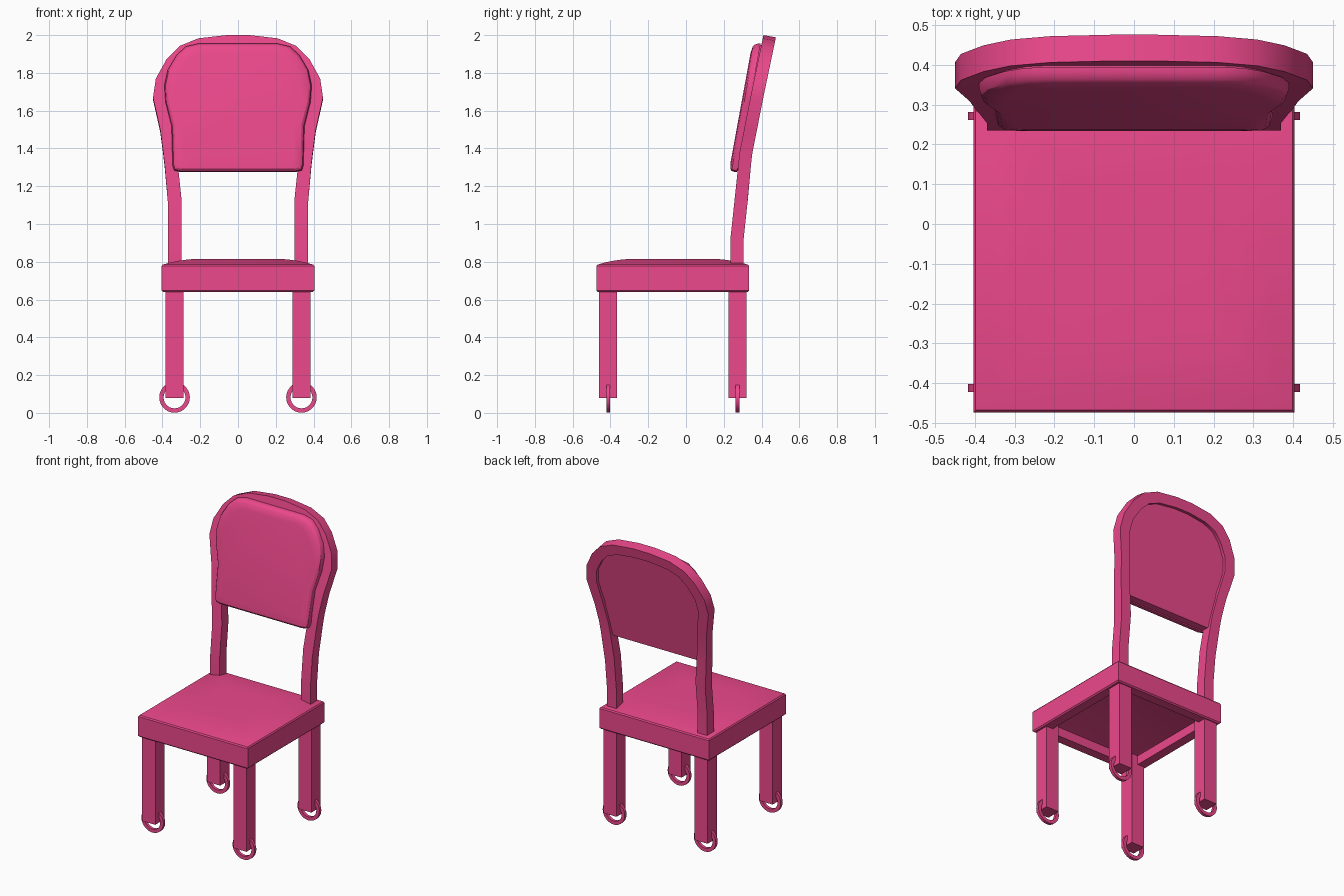
import bpy, bmesh, math

if "Cube" in bpy.data.objects:
    bpy.data.objects.remove(bpy.data.objects["Cube"])

mat = bpy.data.materials.new("pink")
mat.diffuse_color = (0.84, 0.065, 0.26, 1)
mat.use_nodes = True
mat.node_tree.nodes["Principled BSDF"].inputs["Base Color"].default_value = mat.diffuse_color


def loft(name, loops, wrap=False, mirror=False, smooth=30):
    """Skin a series of equal closed loops; cap both ends unless wrapped."""
    bm = bmesh.new()
    rings = [[bm.verts.new(p) for p in loop] for loop in loops]
    pairs = list(zip(rings, rings[1:]))
    if wrap:
        pairs.append((rings[-1], rings[0]))
    else:
        bm.faces.new(rings[0])
        bm.faces.new(rings[-1])
    n = len(rings[0])
    for a, b in pairs:
        for i in range(n):
            j = (i + 1) % n
            bm.faces.new((a[i], a[j], b[j], b[i]))
    bmesh.ops.recalc_face_normals(bm, faces=bm.faces)
    me = bpy.data.meshes.new(name)
    bm.to_mesh(me)
    bm.free()
    me.materials.append(mat)
    ob = bpy.data.objects.new(name, me)
    bpy.context.collection.objects.link(ob)
    if mirror:
        ob.modifiers.new("mirror", 'MIRROR')
    bpy.ops.object.select_all(action='DESELECT')
    ob.select_set(True)
    bpy.context.view_layer.objects.active = ob
    bpy.ops.object.shade_smooth_by_angle(angle=math.radians(smooth))
    return ob


def rect(cx, cy, h, z):
    return [(cx + sx * h, cy + sy * h, z) for sx, sy in ((-1, -1), (1, -1), (1, 1), (-1, 1))]


# Seat: hollow underside, apron and softly domed top
seat_profile = [(0.32, 0.705), (0.335, 0.70), (0.335, 0.64), (0.396, 0.64), (0.404, 0.648),
                (0.404, 0.777), (0.398, 0.785), (0.36, 0.796), (0.31, 0.806), (0.26, 0.813),
                (0.18, 0.816)]
loft("seat", [rect(0, -0.07, h, z) for h, z in seat_profile])

# Legs with a flat ring through each foot
for label, y in (("front", -0.412), ("back", 0.272)):
    loft(label + "_leg", [rect(0.336, y, 0.048, 0.08), rect(0.336, y, 0.048, 0.70)], mirror=True)
    loops = []
    for k in range(28):
        a = math.tau * k / 28
        loops.append([(0.336 + r * math.cos(a), y + d, 0.082 + r * math.sin(a))
                      for r, d in ((0.081, -0.01), (0.081, 0.01), (0.058, 0.01), (0.058, -0.01))])
    loft(label + "_foot_ring", loops, wrap=True, mirror=True)


# Back frame: (outer x, outer z, inner x, inner z) from the right foot to the top
half = [(0.37, 0.72, 0.30, 0.72), (0.37, 0.92, 0.30, 0.92), (0.37, 1.10, 0.30, 1.14),
        (0.388, 1.31, 0.318, 1.31), (0.396, 1.38, 0.326, 1.38), (0.412, 1.50, 0.345, 1.51),
        (0.45, 1.67, 0.375, 1.67), (0.435, 1.77, 0.362, 1.755), (0.378, 1.873, 0.315, 1.835),
        (0.31, 1.942, 0.26, 1.89), (0.21, 1.983, 0.18, 1.92), (0.06, 2.0, 0.055, 1.935)]
path = half + [(-a, b, -c, d) for a, b, c, d in reversed(half)]


def front_y(z):
    pts = [(0.7, 0.235), (0.92, 0.235), (1.38, 0.284), (1.67, 0.341), (2.01, 0.412)]
    for (z0, y0), (z1, y1) in zip(pts, pts[1:]):
        if z <= z1:
            return y0 + (y1 - y0) * (z - z0) / (z1 - z0)
    return pts[-1][1]


def section(xo, zo, xi, zi):
    drop = 0.012 if zo > 1.2 else 0
    d = 0.066 if zo > 1.2 else 0.07
    return [(xo, front_y(zo), zo), (xo, front_y(zo) + d, zo - drop),
            (xi, front_y(zi) + d, zi - drop), (xi, front_y(zi), zi)]


loft("back_frame", [section(*p) for p in path])

# Padded back panel with rounded front rim
side = [(0.31, 1.276), (0.338, 1.284), (0.346, 1.31), (0.352, 1.52), (0.384, 1.645),
        (0.390, 1.735), (0.372, 1.815), (0.325, 1.895), (0.275, 1.94), (0.21, 1.955)]
outline = side + [(-x, z) for x, z in reversed(side)]


def panel_loop(d, s):
    loop = []
    for x, z in outline:
        x, z = x * s, 1.62 + (z - 1.62) * s
        loop.append((x, 0.277 + 0.183 * (z - 1.3) + d, z))
    return loop


loft("back_panel", [panel_loop(d, s) for d, s in
                    ((0.045, 0.98), (-0.002, 0.98), (-0.002, 1.0), (-0.016, 1.0),
                     (-0.032, 0.985), (-0.041, 0.955), (-0.046, 0.85))])
